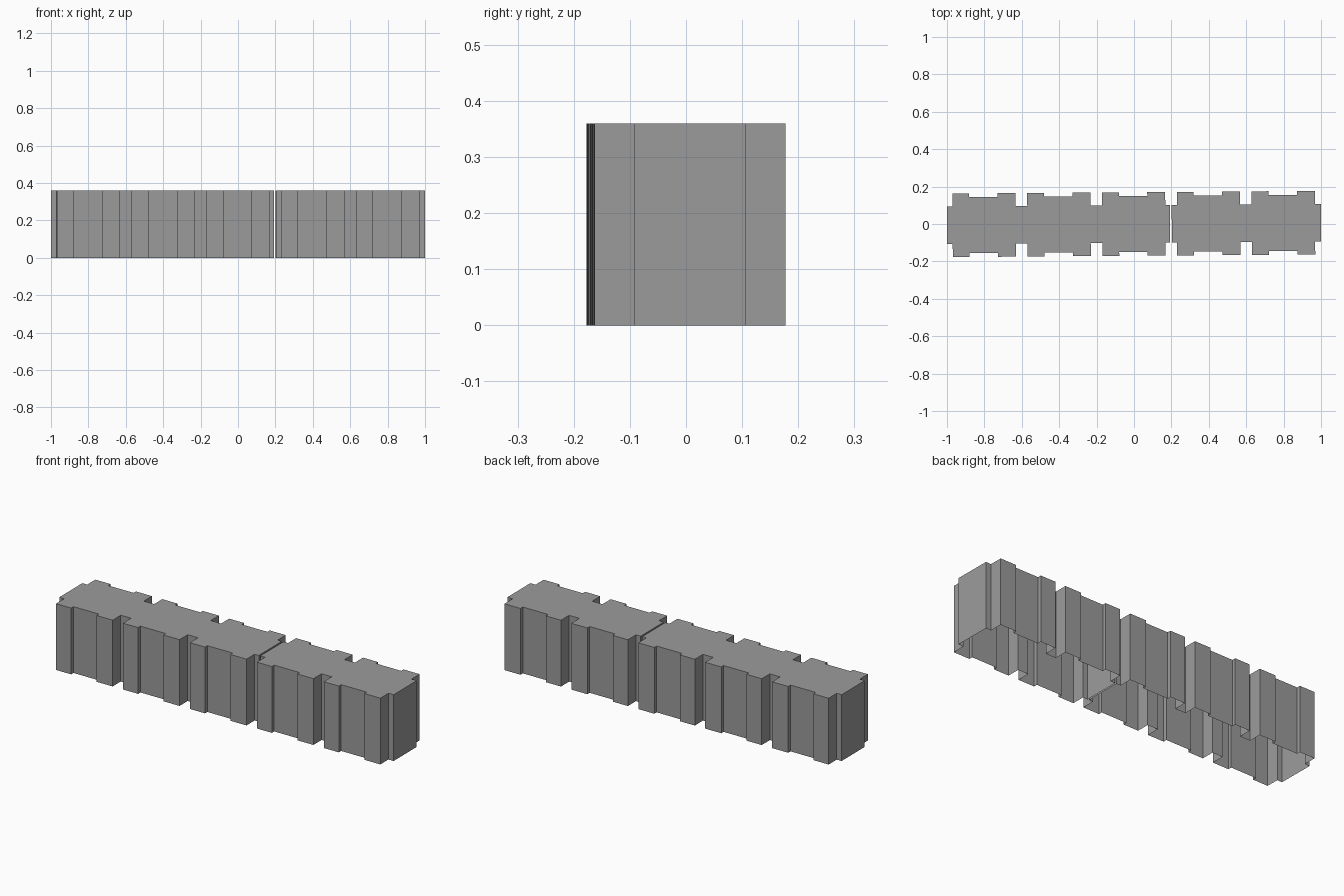
import bpy, bmesh, math

if "Cube" in bpy.data.objects:
    bpy.data.objects.remove(bpy.data.objects["Cube"])

HEIGHT = 0.36
WALL, MID, BAY = 0.10, 0.15, 0.17     # half depths: link, centre, projecting bays
TILT = math.atan(0.0072)              # the row sits slightly turned on its plot

grey = bpy.data.materials.new("dark_grey")
grey.diffuse_color = (0.33, 0.33, 0.33, 1)
grey.use_nodes = True
grey.node_tree.nodes["Principled BSDF"].inputs["Base Color"].default_value = grey.diffuse_color


def half_outline(centres, x0, x1):
    """Half of a block's plan, left to right, as (x, depth)."""
    pts = [(x0, WALL)]
    for c in centres:
        pts += [(c - 0.17, WALL), (c - 0.17, BAY), (c - 0.08, BAY), (c - 0.08, MID),
                (c + 0.072, MID), (c + 0.072, BAY), (c + 0.168, BAY), (c + 0.168, WALL)]
    pts.append((x1, WALL))
    return pts


def make_block(name, centres, x0, x1):
    half = half_outline(centres, x0, x1)
    plan = [(x, -d) for x, d in half] + [(x, d) for x, d in reversed(half)]
    ca, sa = math.cos(TILT), math.sin(TILT)
    plan = [(x * ca - y * sa, x * sa + y * ca) for x, y in plan]
    bm = bmesh.new()
    low = [bm.verts.new((x, y, 0)) for x, y in plan]
    top = [bm.verts.new((x, y, HEIGHT)) for x, y in plan]
    n = len(plan)
    # Outer walls and flat roof; the underside is open
    for i in range(n):
        j = (i + 1) % n
        bm.faces.new((low[i], low[j], top[j], top[i]))
    bm.faces.new(top)
    mesh = bpy.data.meshes.new(name)
    bm.to_mesh(mesh)
    bm.free()
    mesh.materials.append(grey)
    bpy.context.collection.objects.link(bpy.data.objects.new(name, mesh))


# Two neighbouring blocks with a narrow gap between them
make_block("long_block", [-0.8, -0.4, 0.0], -0.9993, 0.193)
make_block("short_block", [0.4, 0.8], 0.202, 0.9993)
